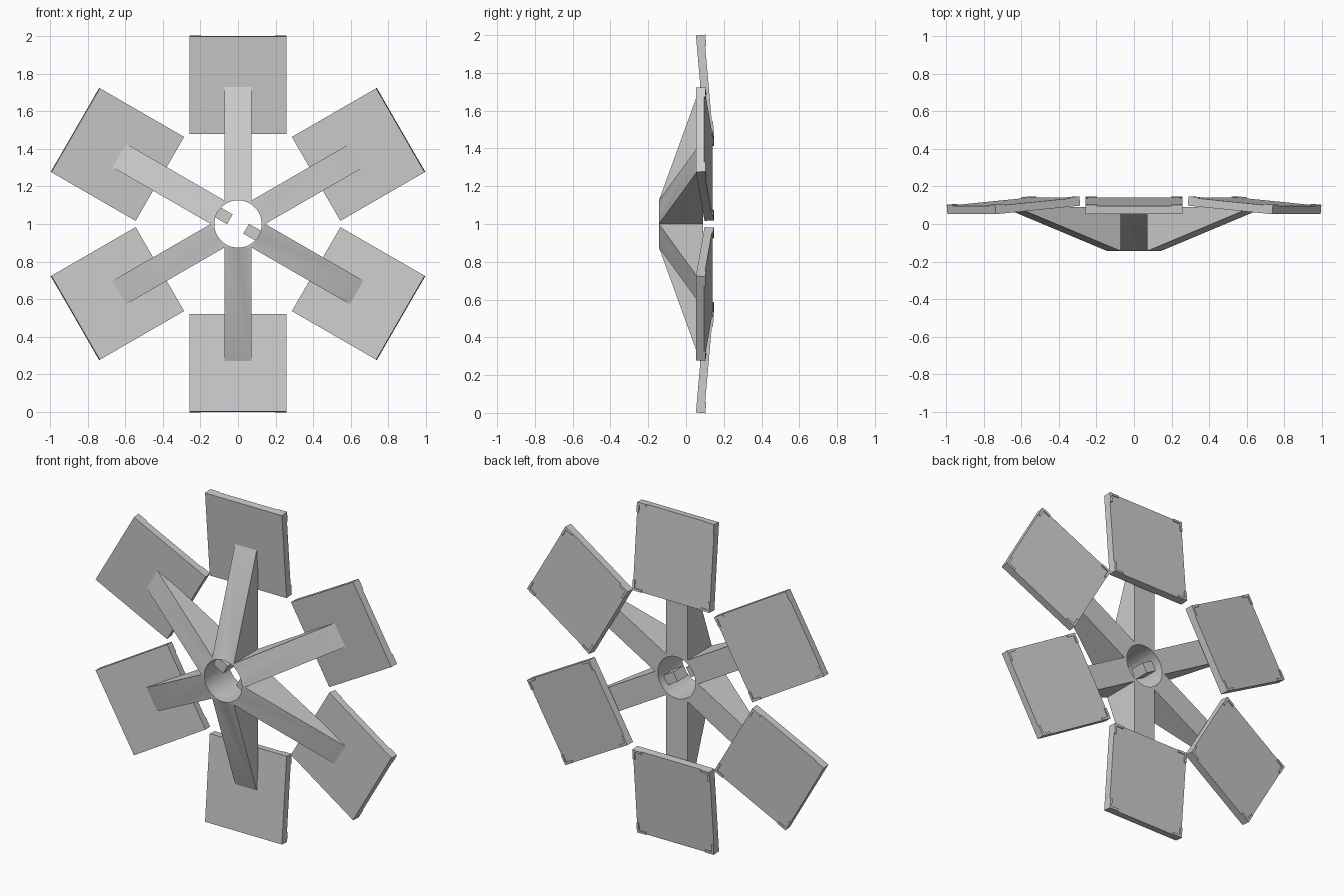
import bpy, bmesh, math
from mathutils import Matrix, Vector

cube = bpy.data.objects.get("Cube")
if cube:
    bpy.data.objects.remove(cube, do_unlink=True)

# Single grey finish
grey = bpy.data.materials.new("plain_grey")
grey.use_nodes = True
colour = (0.6, 0.6, 0.6, 1)
grey.diffuse_color = colour
grey.node_tree.nodes["Principled BSDF"].inputs["Base Color"].default_value = colour

HALF_ARM = 0.0725
APOTHEM = HALF_ARM * math.sqrt(3)
FRONT, BACK, HOLE = -0.143, 0.09, 0.126
TIP, TIP_Y = 0.74, 0.08


def spoke_matrix(k):
    """Radial z axis turned about the hub centre."""
    return Matrix.Translation((0, 0, 1)) @ Matrix.Rotation(k * math.pi / 3, 4, 'Y')


def finish(name, bm, matrix):
    bmesh.ops.recalc_face_normals(bm, faces=bm.faces[:])
    mesh = bpy.data.meshes.new(name)
    bm.to_mesh(mesh)
    bm.free()
    mesh.materials.append(grey)
    obj = bpy.data.objects.new(name, mesh)
    bpy.context.collection.objects.link(obj)
    obj.matrix_world = matrix
    return obj


def add_box(bm, lo, hi):
    lo, hi = Vector(lo), Vector(hi)
    size = Matrix.Diagonal((*(hi - lo), 1))
    bmesh.ops.create_cube(bm, size=1, matrix=Matrix.Translation((lo + hi) / 2) @ size)


def make_arm(k):
    """Tapered arm whose wedge-shaped root meets its neighbours at the hub."""
    bm = bmesh.new()
    plan = [(0, 0, FRONT), (HALF_ARM, APOTHEM, FRONT), (HALF_ARM, TIP, TIP_Y),
            (-HALF_ARM, TIP, TIP_Y), (-HALF_ARM, APOTHEM, FRONT)]
    front = [bm.verts.new((x, y, r)) for x, r, y in plan]
    back = [bm.verts.new((x, BACK, r)) for x, r, y in plan]
    bm.faces.new((front[0], front[1], front[4]))
    bm.faces.new(front[1:])
    bm.faces.new(back)
    for i in range(5):
        j = (i + 1) % 5
        bm.faces.new((front[i], front[j], back[j], back[i]))
    return finish(f"arm_{k + 1}", bm, spoke_matrix(k))


def make_panel(k):
    """Tilted square plate with raised corner brackets on its back."""
    w, h, t = 0.258, 0.26, 0.044
    bm = bmesh.new()
    add_box(bm, (-w, 0, -h), (w, t, h))
    length, width, rise = 0.06, 0.014, 0.006
    for sx in (-1, 1):
        for sz in (-1, 1):
            for dx, dz in ((length, width), (width, length)):
                xs = sorted((sx * w, sx * (w - dx)))
                zs = sorted((sz * h, sz * (h - dz)))
                add_box(bm, (xs[0], t - 0.01, zs[0]), (xs[1], t + rise, zs[1]))
    tilt = Matrix.Translation((0, 0.075, 0.739)) @ Matrix.Rotation(math.radians(5), 4, 'X')
    bm.transform(tilt)
    return finish(f"panel_{k + 1}", bm, spoke_matrix(k))


def make_tab(k, name):
    """Small key projecting into the hub bore."""
    bm = bmesh.new()
    add_box(bm, (-0.03, -0.06, 0.05), (0.03, 0.04, HOLE + 0.004))
    return finish(name, bm, spoke_matrix(k))


arms = [make_arm(k) for k in range(6)]
for k in range(6):
    make_panel(k)
make_tab(2, "left_key")
make_tab(5, "right_key")

# Bore the round hub hole through the arm roots
bm = bmesh.new()
bmesh.ops.create_cone(bm, cap_ends=True, segments=48, radius1=HOLE, radius2=HOLE, depth=1,
                      matrix=Matrix.Rotation(math.pi / 2, 4, 'X'))
cutter = finish("bore_cutter", bm, Matrix.Translation((0, 0, 1)))
cutter.hide_render = True
for arm in arms:
    mod = arm.modifiers.new("bore", 'BOOLEAN')
    mod.object, mod.operation, mod.solver = cutter, 'DIFFERENCE', 'EXACT'
graph = bpy.context.evaluated_depsgraph_get()
bored = [bpy.data.meshes.new_from_object(a.evaluated_get(graph)) for a in arms]
for arm, mesh in zip(arms, bored):
    arm.modifiers.clear()
    arm.data = mesh
bpy.data.objects.remove(cutter, do_unlink=True)

# Smooth the bore, keep the hard edges
bpy.ops.object.select_all(action='DESELECT')
for arm in arms:
    arm.select_set(True)
bpy.context.view_layer.objects.active = arms[0]
bpy.ops.object.shade_smooth_by_angle(angle=math.radians(20))
